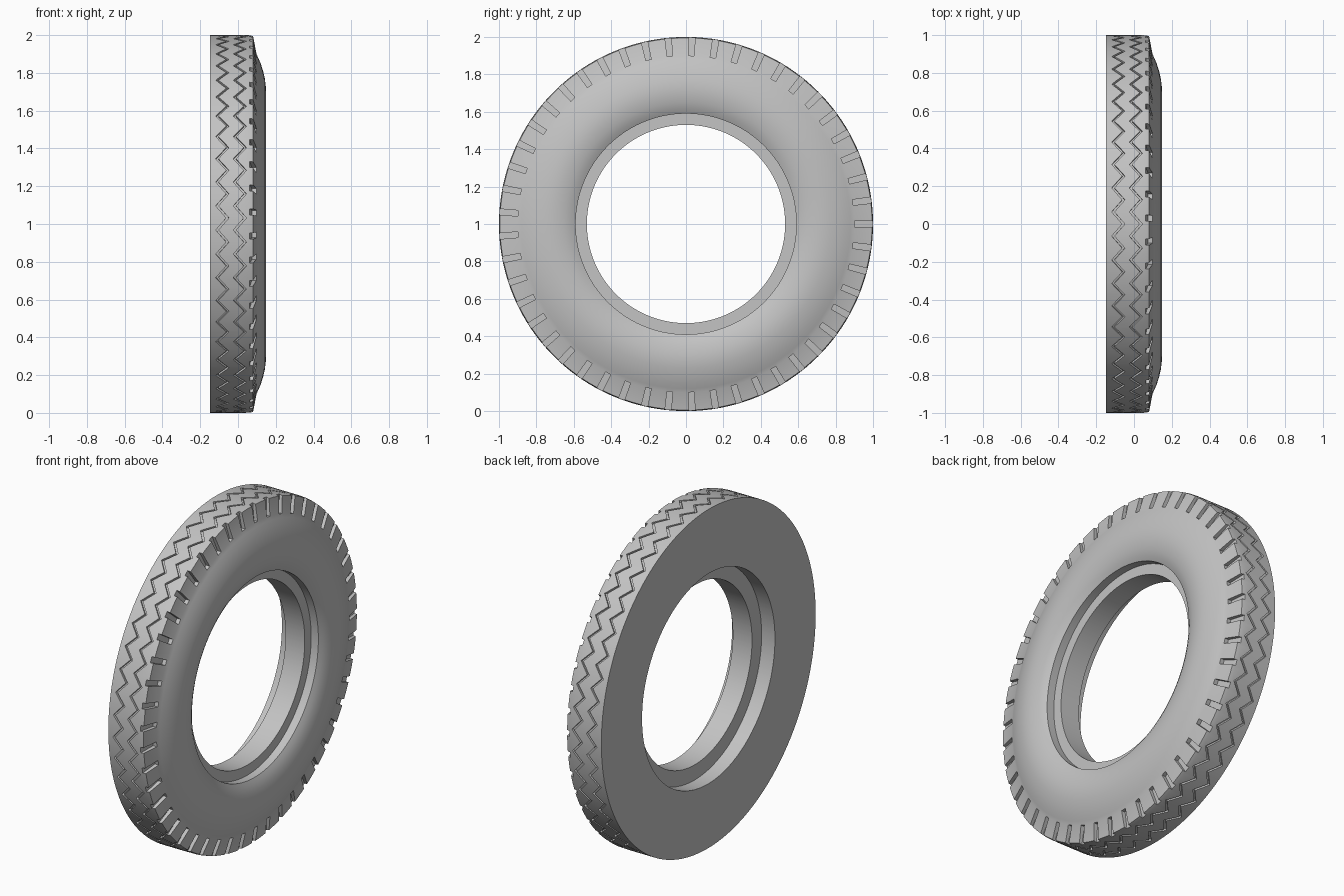
import bpy, bmesh, math

cube = bpy.data.objects.get("Cube")
if cube:
    bpy.data.objects.remove(cube)

rubber = bpy.data.materials.new("grey rubber")
rubber.use_nodes = True
grey = (0.55, 0.55, 0.55, 1)
rubber.diffuse_color = grey
rubber.node_tree.nodes["Principled BSDF"].inputs["Base Color"].default_value = grey

PITCHES = 49                              # tread blocks around the tyre
FRACTIONS = (-0.13, 0.13, 0.25, 0.5, 0.75)  # first step of each pitch is the notch
BACK = -0.147


def groove(x, width=0.014, depth=0.013, amp=0.028):
    """Profile points of one zigzag tread groove: (x, radius, zigzag size)."""
    h = width / 2
    return [(x - h, 1, amp), (x - h, 1 - depth, amp),
            (x + h, 1 - depth, amp), (x + h, 1, amp)]


# Closed profile: tread, shoulder, sidewall bulge, stepped bore, flat back
tread = [(BACK, 1, 0)] + groove(-0.083) + groove(0.01) + [(0.062, 0.999, 0)]
root = len(tread) - 1
shoulder = [(0.08, 0.995, 0), (0.098, 0.9, 0)]
bulge = [(0.107, 0.88), (0.12, 0.85), (0.133, 0.81), (0.142, 0.77), (0.147, 0.73),
         (0.145, 0.69), (0.138, 0.65), (0.126, 0.615), (0.112, 0.59)]
bore = [(0.065, 0.59), (0.065, 0.53), (-0.06, 0.53), (-0.06, 0.62), (BACK, 0.62)]
profile = tread + shoulder + [(x, r, 0) for x, r in bulge + bore]

bm = bmesh.new()


def ring_point(x, r, angle):
    return bm.verts.new((x, r * math.cos(angle), 1 + r * math.sin(angle)))


# Spin the profile, shifting the groove points along a triangle wave
sections = []
for p in range(PITCHES):
    for f in FRACTIONS:
        angle = (p + f) * math.tau / PITCHES
        wave = math.asin(math.sin(math.tau * f)) * 2 / math.pi
        sections.append([ring_point(x + a * wave, r, angle) for x, r, a in profile])

count = len(profile)
for s, here in enumerate(sections):
    there = sections[(s + 1) % len(sections)]
    is_notch = s % len(FRACTIONS) == 0
    for i in range(count):
        if is_notch and i in (root, root + 1):
            continue
        j = (i + 1) % count
        bm.faces.new((here[i], here[j], there[j], there[i]))
    if is_notch:
        # Shoulder notch: floor, end wall and two side walls
        p = s // len(FRACTIONS)
        a, b = (ring_point(0.074, 0.9, (p + f) * math.tau / PITCHES)
                for f in FRACTIONS[:2])
        bm.faces.new((here[root], a, b, there[root]))
        bm.faces.new((a, here[root + 2], there[root + 2], b))
        bm.faces.new((here[root], here[root + 1], here[root + 2], a))
        bm.faces.new((there[root], b, there[root + 2], there[root + 1]))

bmesh.ops.recalc_face_normals(bm, faces=bm.faces)
mesh = bpy.data.meshes.new("tyre")
bm.to_mesh(mesh)
bm.free()
mesh.materials.append(rubber)

tyre = bpy.data.objects.new("tyre", mesh)
bpy.context.collection.objects.link(tyre)
bpy.ops.object.select_all(action="DESELECT")
tyre.select_set(True)
bpy.context.view_layer.objects.active = tyre
bpy.ops.object.shade_smooth_by_angle(angle=math.radians(30))
